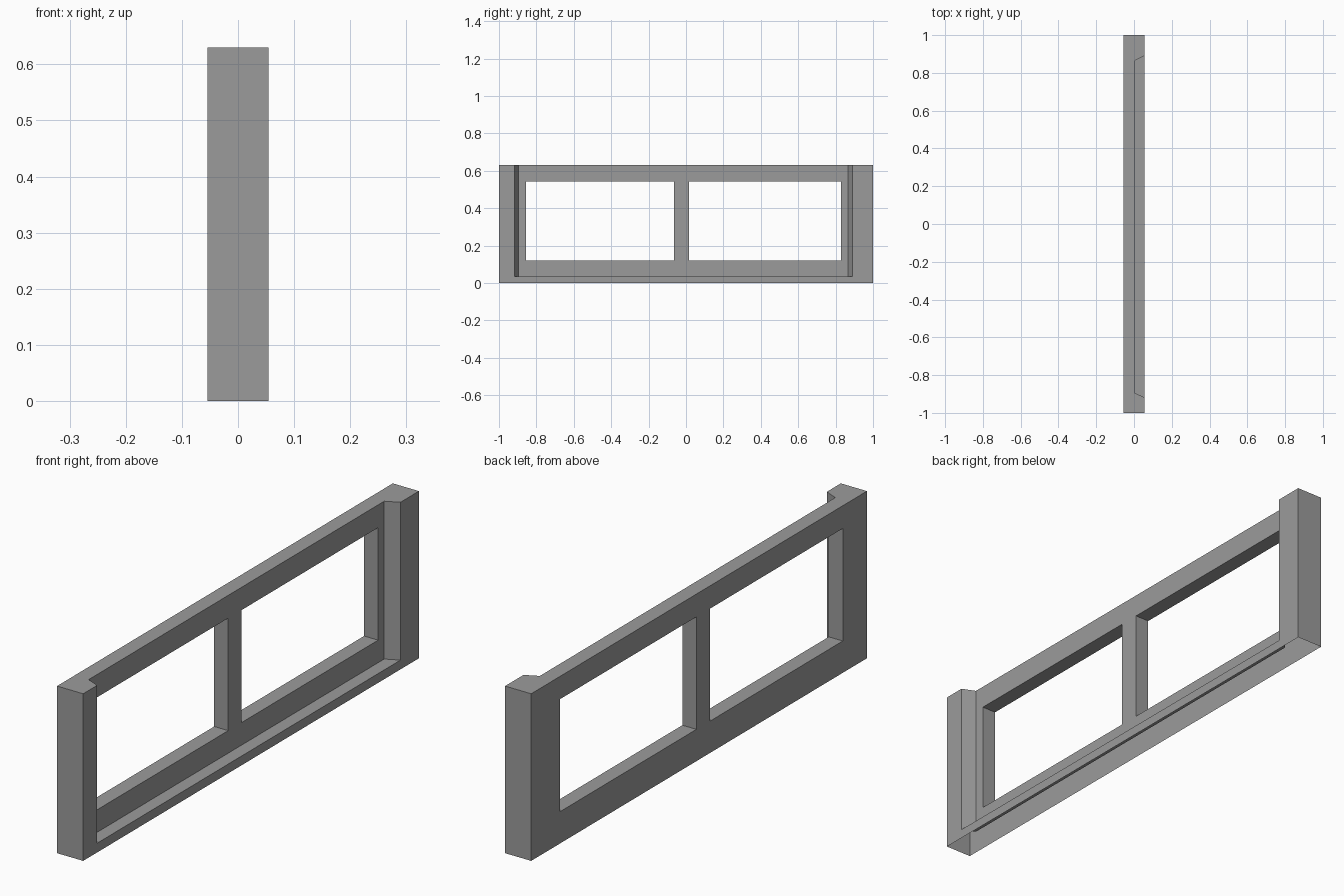
import bpy
import bmesh

if "Cube" in bpy.data.objects:
    bpy.data.objects.remove(bpy.data.objects["Cube"], do_unlink=True)

HALF_T, HEIGHT = 0.0545, 0.63
RECESS_X, LEDGE_Z = 0.004, 0.035

grey = bpy.data.materials.new("mid grey")
grey.use_nodes = True
colour = (0.33, 0.33, 0.33, 1)
grey.diffuse_color = colour
grey.node_tree.nodes["Principled BSDF"].inputs["Base Color"].default_value = colour


def prism(name, outline, z0, z1):
    """Extrude an xy outline from z0 to z1."""
    bm = bmesh.new()
    base = bm.faces.new([bm.verts.new((x, y, z0)) for x, y in outline])
    top = bmesh.ops.extrude_face_region(bm, geom=[base])["geom"]
    bmesh.ops.translate(bm, vec=(0, 0, z1 - z0),
                        verts=[v for v in top if isinstance(v, bmesh.types.BMVert)])
    bmesh.ops.recalc_face_normals(bm, faces=bm.faces)
    mesh = bpy.data.meshes.new(name)
    bm.to_mesh(mesh)
    bm.free()
    obj = bpy.data.objects.new(name, mesh)
    bpy.context.collection.objects.link(obj)
    mesh.materials.append(grey)
    return obj


def box(name, x, y0, y1, z0, z1):
    return prism(name, [(-x, y0), (x, y0), (x, y1), (-x, y1)], z0, z1)


# Full block of the frame
frame = box("window_frame", HALF_T, -1, 1, 0, HEIGHT)

# Recess with splayed ends between the two posts, and the two openings
over = 0.02
cutters = [
    prism("recess_cutter",
          [(RECESS_X, -0.895), (HALF_T, -0.917), (HALF_T + over, -0.926),
           (HALF_T + over, 0.9), (HALF_T, 0.89), (RECESS_X, 0.865)],
          LEDGE_Z, HEIGHT + over),
    box("opening_cutter_a", 0.2, -0.856, -0.064, 0.12, 0.544),
    box("opening_cutter_b", 0.2, 0.016, 0.829, 0.12, 0.544),
]
bpy.context.view_layer.objects.active = frame
for cutter in cutters:
    mod = frame.modifiers.new("cut", "BOOLEAN")
    mod.operation = "DIFFERENCE"
    mod.solver = "EXACT"
    mod.object = cutter
    bpy.ops.object.modifier_apply(modifier=mod.name)
    bpy.data.objects.remove(cutter, do_unlink=True)

# The shell is open underneath
bm = bmesh.new()
bm.from_mesh(frame.data)
under = [f for f in bm.faces if all(abs(v.co.z) < 0.001 for v in f.verts)]
bmesh.ops.delete(bm, geom=under, context="FACES_ONLY")
bm.to_mesh(frame.data)
bm.free()
